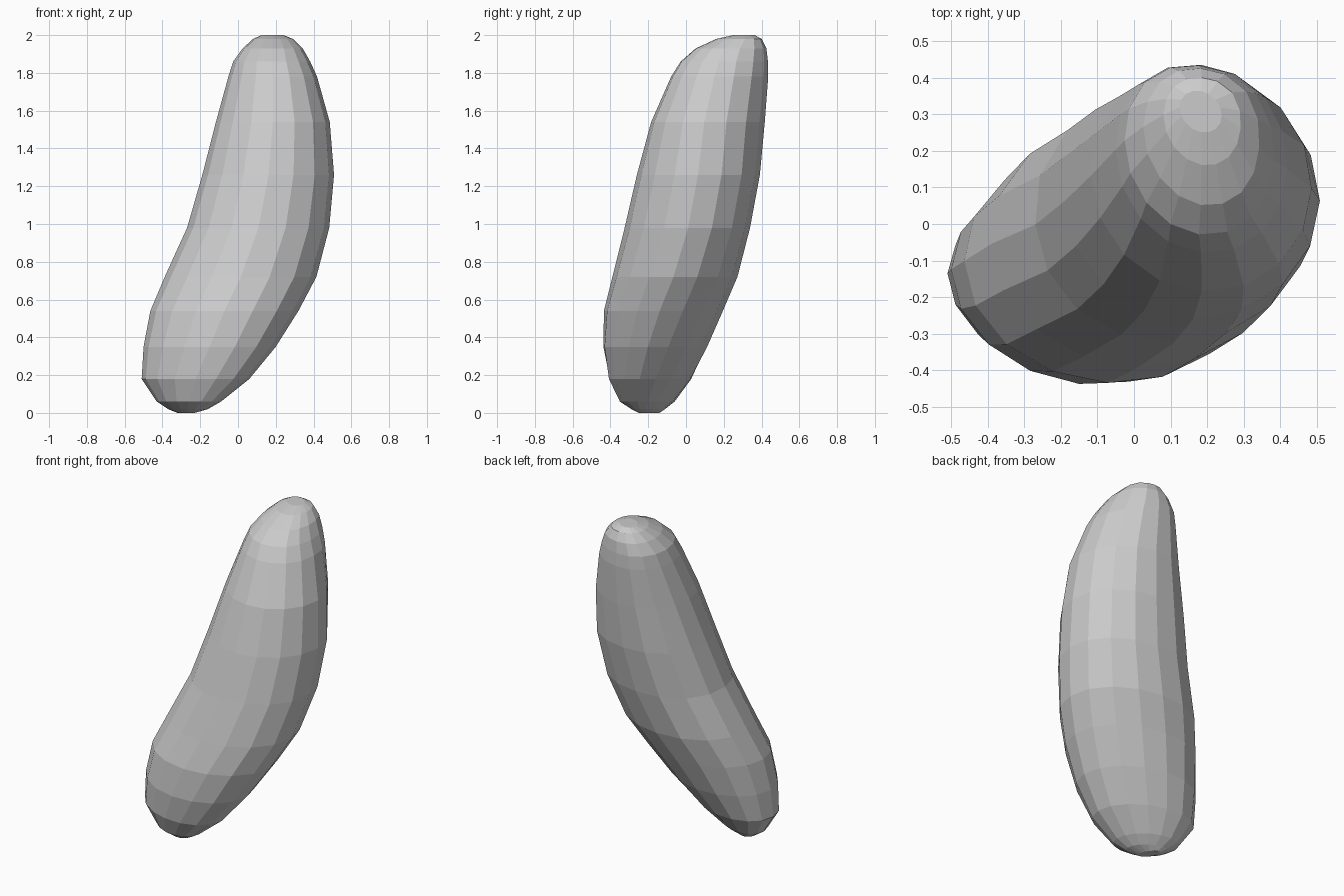
import bpy, bmesh, math

SIDES = 16
# Cross-sections: height, x min, x max, y min, y max, diagonal skew,
# back-left bulge, back-right bulge
SECTIONS = [
    (0.00, -0.32, -0.23, -0.25, -0.14, -0.6, 0.0, 0.0),
    (0.02, -0.37, -0.16, -0.29, -0.11, -0.5, 0.0, 0.0),
    (0.06, -0.43, -0.09, -0.35, -0.06, -0.36, 0.0, 0.0),
    (0.18, -0.51, 0.06, -0.41, 0.03, -0.25, 0.0, 0.0),
    (0.35, -0.50, 0.20, -0.44, 0.115, -0.14, 0.0, 0.0),
    (0.54, -0.463, 0.32, -0.435, 0.195, -0.06, 0.02, 0.0),
    (0.72, -0.385, 0.415, -0.39, 0.27, -0.02, 0.06, 0.0),
    (0.98, -0.265, 0.483, -0.325, 0.335, 0.02, 0.10, 0.0),
    (1.26, -0.185, 0.508, -0.26, 0.387, 0.0, 0.09, 0.01),
    (1.54, -0.115, 0.485, -0.185, 0.415, -0.06, 0.05, 0.02),
    (1.78, -0.05, 0.417, -0.08, 0.434, -0.1, 0.03, 0.05),
    (1.86, -0.025, 0.38, -0.03, 0.432, -0.12, 0.03, 0.09),
    (1.93, 0.025, 0.34, 0.05, 0.425, -0.15, 0.0, 0.12),
    (1.98, 0.08, 0.29, 0.16, 0.40, -0.15, 0.0, 0.12),
    (2.00, 0.125, 0.24, 0.25, 0.365, -0.2, 0.0, 0.0),
]


def lobe(t, degrees):
    return max(0, math.cos(t - math.radians(degrees))) ** 6


# Curved bean body, lofted through the cross-sections
bm = bmesh.new()
rings = []
for z, x0, x1, y0, y1, skew, left, right in SECTIONS:
    phi = math.asin(skew)
    ring = []
    for i in range(SIDES):
        t = 2 * math.pi * i / SIDES
        r = 1 + left * lobe(t, 135) + right * lobe(t, 45)
        x = (x0 + x1) / 2 + (x1 - x0) / 2 * r * math.cos(t)
        y = (y0 + y1) / 2 + (y1 - y0) / 2 * r * math.sin(t + phi)
        ring.append(bm.verts.new((x, y, z)))
    rings.append(ring)

for low, high in zip(rings, rings[1:]):
    for i in range(SIDES):
        j = (i + 1) % SIDES
        bm.faces.new((low[i], low[j], high[j], high[i]))

# Blunt end caps
bm.faces.new(rings[0][::-1])
bm.faces.new(rings[-1])

mesh = bpy.data.meshes.new("bean_body")
bm.to_mesh(mesh)
bm.free()
body = bpy.data.objects.new("bean_body", mesh)
bpy.context.collection.objects.link(body)
